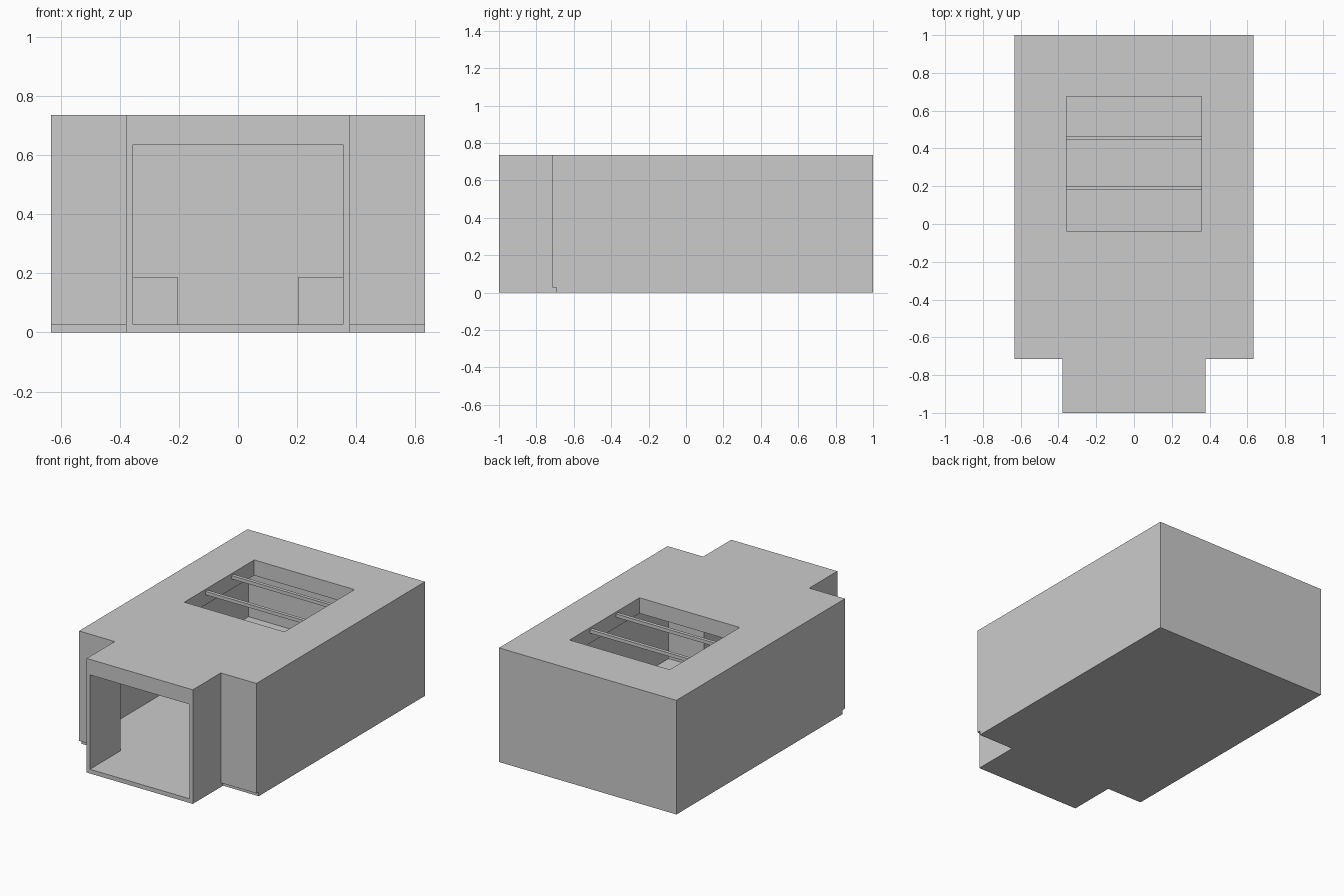
import bpy, bmesh

if "Cube" in bpy.data.objects:
    bpy.data.objects.remove(bpy.data.objects["Cube"])


def prism(name, outline, z0, z1):
    """Extrude a plan outline from z0 up to z1."""
    bm = bmesh.new()
    face = bm.faces.new([bm.verts.new((x, y, z0)) for x, y in outline])
    top = bmesh.ops.extrude_face_region(bm, geom=[face])["geom"]
    for v in top:
        if isinstance(v, bmesh.types.BMVert):
            v.co.z = z1
    bmesh.ops.recalc_face_normals(bm, faces=bm.faces)
    mesh = bpy.data.meshes.new(name)
    bm.to_mesh(mesh)
    bm.free()
    obj = bpy.data.objects.new(name, mesh)
    bpy.context.collection.objects.link(obj)
    return obj


def rect(x0, x1, y0, y1):
    return [(x0, y0), (x1, y0), (x1, y1), (x0, y1)]


def tee(room, tunnel, front, step, back):
    """Plan of a wide room with a narrower tunnel in front."""
    half = [(tunnel, front), (tunnel, step), (room, step), (room, back)]
    return half + [(-x, y) for x, y in reversed(half)]


def cut(target, cutter):
    cutter.hide_render = True
    mod = target.modifiers.new("cut", "BOOLEAN")
    mod.operation = "DIFFERENCE"
    mod.solver = "EXACT"
    mod.object = cutter
    bpy.context.view_layer.objects.active = target
    bpy.ops.object.modifier_apply(modifier=mod.name)
    bpy.data.objects.remove(cutter)


FLOOR, CEILING, TOP = 0.027, 0.635, 0.735

# Outer shell, hollowed into a room and open tunnel
shell = prism("room_shell", tee(0.632, 0.378, -1.0, -0.715, 1.0), 0, TOP)
cut(shell, prism("room_cavity", tee(0.607, 0.355, -1.1, -0.69, 0.975), FLOOR, CEILING))

# Skylight opening through the roof
cut(shell, prism("skylight_cutter", rect(-0.357, 0.357, -0.037, 0.675), 0.5, 0.9))

# Front walls overhang the floor slab by a wall thickness
for s in (-1, 1):
    x0, x1 = sorted((s * 0.378, s * 0.8))
    cut(shell, prism("notch_cutter", rect(x0, x1, -0.8, -0.692), -0.1, FLOOR))

# Bars across the skylight
for y in (0.19, 0.456):
    prism("skylight_bar", rect(-0.357, 0.357, y - 0.011, y + 0.011), 0.7, 0.722)

# Low blocks in the rear corners
for s in (-1, 1):
    x0, x1 = sorted((s * 0.205, s * 0.607))
    prism("corner_block", rect(x0, x1, 0.69, 0.975), FLOOR, 0.188)
